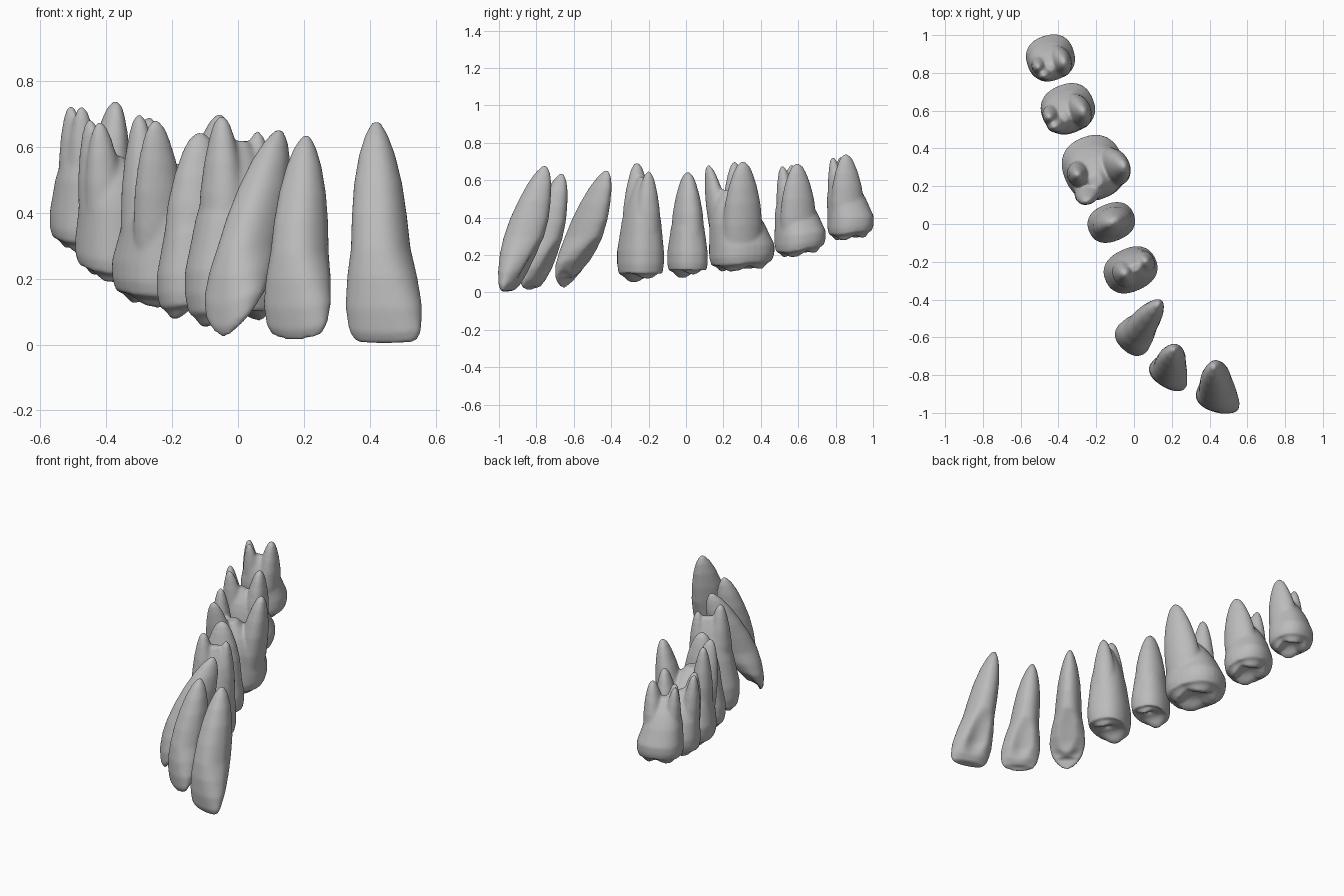
import bpy, bmesh
from math import sin, cos, tau, radians
from mathutils import Vector

cube = bpy.data.objects.get("Cube")
if cube:
    bpy.data.objects.remove(cube)

SIDES = 32

enamel = bpy.data.materials.new("plain_grey")
enamel.use_nodes = True
GREY = (0.5, 0.5, 0.5, 1)
enamel.diffuse_color = GREY
enamel.node_tree.nodes["Principled BSDF"].inputs["Base Color"].default_value = GREY


def axes(angle):
    """Horizontal directions along the arch and toward the tongue."""
    a = radians(angle)
    return Vector((cos(a), sin(a), 0)), Vector((-sin(a), cos(a), 0))


def rounded(value, power):
    return abs(value) ** power * (1 if value > 0 else -1)


def loft(bm, rings):
    """Skin a closed surface through rings of points."""
    loops = [[bm.verts.new(p) for p in ring] for ring in rings]
    for low, high in zip(loops, loops[1:]):
        for i in range(SIDES):
            j = (i + 1) % SIDES
            bm.faces.new((low[i], low[j], high[j], high[i]))
    bm.faces.new(loops[0][::-1])
    bm.faces.new(loops[-1])


def oval(centre, angle, a, b, power=1.0, shape=None):
    """One ring; shape(u, v) may adjust the unit outline and lift it."""
    along, inward = axes(angle)
    ring = []
    for i in range(SIDES):
        t = tau * i / SIDES
        u, v, lift = rounded(cos(t), power), rounded(sin(t), power), 0
        if shape:
            u, v, lift = shape(u, v)
        ring.append(centre + along * u * a + inward * v * b + Vector((0, 0, lift)))
    return ring


def finish(name, bm):
    """Fuse crown and roots into one smooth skin."""
    bmesh.ops.recalc_face_normals(bm, faces=bm.faces)
    mesh = bpy.data.meshes.new(name)
    bm.to_mesh(mesh)
    bm.free()
    mesh.materials.append(enamel)
    obj = bpy.data.objects.new(name, mesh)
    bpy.context.collection.objects.link(obj)
    fuse = obj.modifiers.new("fuse", 'REMESH')
    fuse.mode = 'VOXEL'
    fuse.voxel_size = 0.008
    fuse.use_smooth_shade = True
    soften = obj.modifiers.new("soften", 'SMOOTH')
    soften.factor = 0.5
    soften.iterations = 9
    mesh.shade_smooth()


# Front teeth: fraction of height, width, depth
FRONT_PROFILE = [(0, .84, .22), (.05, .97, .46), (.16, 1, .72), (.3, .89, .92),
                 (.43, .74, 1), (.58, .68, .95), (.72, .60, .80), (.85, .45, .60),
                 (.94, .28, .38), (1, .1, .12)]


def front_tooth(name, edge, tip, angle, width, depth, point):
    edge, tip = Vector(edge), Vector(tip)
    bm = bmesh.new()
    rings = []
    for t, w, d in FRONT_PROFILE:
        crown = max(0, 1 - t / .45)
        hollow = .55 * min(1, t / .12) * min(1, crown * 1.5)

        # the tongue side is narrower, with a shallow hollow above the edge
        def shape(u, v):
            lift = point * u * u * crown
            if v > 0:
                u, v = u * (1 - .25 * v), v * (1 - hollow * max(0, 1 - 2.2 * u * u))
                lift += point * v * crown
            return u, v, lift

        narrow = 1 - point * 3 * max(0, 1 - t / .2)
        rings.append(oval(edge.lerp(tip, t), angle, width * w * narrow, depth * d, .85, shape))
    loft(bm, rings)
    finish(name, bm)


# Back teeth: crown side wall as height fraction and scale, then the biting face
WALL = [(1.4, .2), (1.25, .42), (1.1, .61), (.95, .74), (.8, .84), (.62, .91),
        (.4, 1), (.22, 1), (.08, .93)]
BITE = [(.82, .35), (.66, .9), (.48, .75), (.28, .25), (.1, 0)]


def back_tooth(name, centre, angle, width, depth, bottom, neck, cusps, slope, roots):
    base = Vector((*centre, 0))
    bm = bmesh.new()
    rings = []

    # the trunk leans toward the middle of the root tips
    middle = sum((Vector(root[0]) for root in roots), Vector()) / len(roots)
    middle.z = 0
    for t, s in WALL:
        mid = base.lerp(middle, max(0, t - .4))
        mid.z = bottom + .02 + t * (neck - bottom)
        level = max(0, 1 - t)
        rings.append(oval(mid, angle, width * s, depth * s, .85,
                          lambda u, v: (u, v, -slope * u * level)))

    # cusps rise around a central pit with grooves between them
    for r, height in BITE:
        def shape(u, v):
            ridge = (v * v - u * u if cusps == 2 else 2 * abs(u * v)) * .5 + .5
            ridge = max(0, min(1, ridge))
            buccal = .02 * max(0, v) if cusps == 2 else 0
            return u, v, buccal - slope * u * r + .055 * (1 - height * ridge)
        rings.append(oval(base + Vector((0, 0, bottom)), angle,
                          width * r, depth * r, .9, shape))
    loft(bm, rings)

    # roots taper from inside the crown to their tips
    for tip, ra, rb, spread in roots:
        tip = Vector(tip)
        start = base.lerp(Vector((tip.x, tip.y, 0)), spread)
        start.z = bottom + (neck - bottom) * .45
        path = []
        for t, s in [(0, 1), (.25, 1), (.5, .9), (.7, .72), (.86, .5), (.95, .32), (1, .1)]:
            path.append(oval(start.lerp(tip, t), angle, ra * s, rb * s))
        loft(bm, path)
    finish(name, bm)


front_tooth("central_incisor", (.45, -.95, 0), (.42, -.755, .677), -17, .121, .11, .01)
front_tooth("lateral_incisor", (.18, -.822, .01), (.207, -.665, .635), -32, .115, .098, .022)
front_tooth("canine", (-.027, -.635, .018), (.125, -.425, .652), -42, .108, .115, .06)

back_tooth("first_premolar", (-.018, -.243), -65, .114, .144, .045, .44, 2, 0, [
    ((-.05, -.262, .695), .085, .075, .75),
    ((.06, -.2, .648), .075, .065, .75)])
back_tooth("second_premolar", (-.12, .008), -68, .1, .127, .068, .38, 2, 0, [
    ((-.115, .01, .644), .085, .112, .5)])
back_tooth("first_molar", (-.213, .298), -67, .17, .163, .113, .41, 4, .015, [
    ((-.25, .12, .682), .06, .085, .5),
    ((-.30, .26, .70), .075, .065, .85),
    ((-.055, .305, .70), .11, .08, .5)])
back_tooth("second_molar", (-.35, .61), -67, .13, .142, .193, .45, 4, .025, [
    ((-.42, .515, .678), .055, .065, .6),
    ((-.45, .565, .685), .065, .055, .7),
    ((-.27, .595, .69), .1, .07, .5)])
back_tooth("third_molar", (-.442, .88), -72, .12, .128, .278, .53, 4, .015, [
    ((-.475, .785, .725), .05, .055, .6),
    ((-.508, .83, .727), .06, .05, .7),
    ((-.372, .855, .74), .09, .065, .5)])
